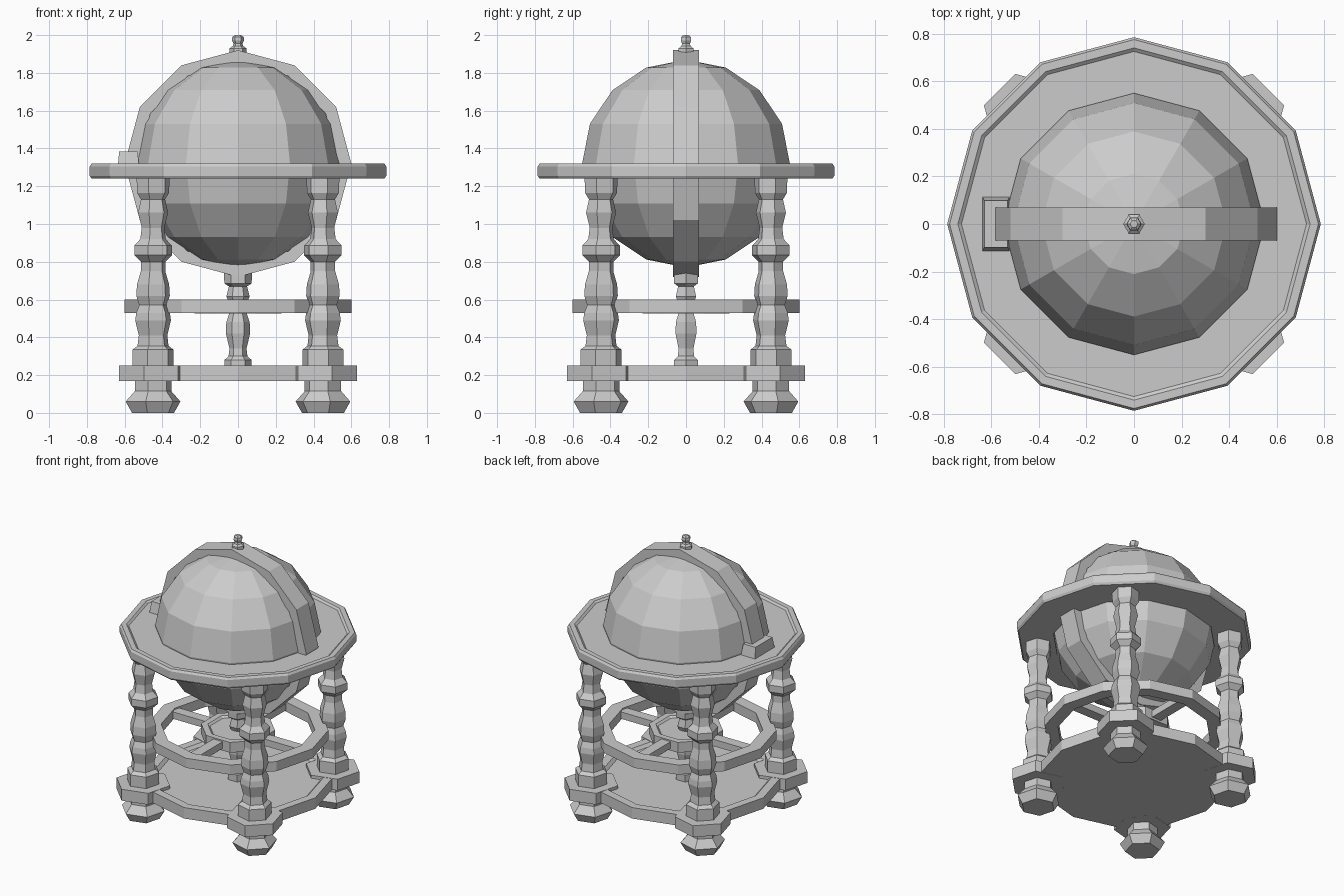
import bpy, bmesh, math
from mathutils import Matrix

if "Cube" in bpy.data.objects:
    bpy.data.objects.remove(bpy.data.objects["Cube"])

grey = bpy.data.materials.new("plain_grey")
grey.diffuse_color = (0.6, 0.6, 0.6, 1)
grey.use_nodes = True
grey.node_tree.nodes["Principled BSDF"].inputs["Base Color"].default_value = grey.diffuse_color


def finish(bm, name, loc=(0, 0, 0)):
    bmesh.ops.recalc_face_normals(bm, faces=bm.faces[:])
    me = bpy.data.meshes.new(name)
    bm.to_mesh(me)
    bm.free()
    me.materials.append(grey)
    ob = bpy.data.objects.new(name, me)
    ob.location = loc
    bpy.context.collection.objects.link(ob)
    return ob


def lathe(name, profile, sides, loc=(0, 0, 0), turn=0.0, ring=False, matrix=None):
    """Spin (radius, height) points; ring closes the section, otherwise ends are capped."""
    bm = bmesh.new()
    loops = []
    for r, z in profile:
        loops.append([bm.verts.new((r * math.cos(turn + math.tau * i / sides),
                                    r * math.sin(turn + math.tau * i / sides), z))
                      for i in range(sides)])
    pairs = list(zip(loops, loops[1:]))
    if ring:
        pairs.append((loops[-1], loops[0]))
    else:
        bm.faces.new(loops[0])
        bm.faces.new(loops[-1])
    for a, b in pairs:
        for i in range(sides):
            j = (i + 1) % sides
            bm.faces.new((a[i], a[j], b[j], b[i]))
    if matrix:
        bm.transform(matrix)
    return finish(bm, name, loc)


def box(name, size, loc, angle=0.0, taper=1.0):
    bm = bmesh.new()
    bmesh.ops.create_cube(bm, size=1)
    for v in bm.verts:
        k = taper if v.co.z > 0 else 1
        v.co = (v.co.x * size[0] * k, v.co.y * size[1] * k, v.co.z * size[2])
    bm.transform(Matrix.Rotation(angle, 4, 'Z'))
    return finish(bm, name, loc)


# Globe
bm = bmesh.new()
bmesh.ops.create_uvsphere(bm, u_segments=12, v_segments=8, radius=0.55)
finish(bm, "globe", (0, 0, 1.32))

# Upright meridian band around the globe
lathe("meridian_band", [(0.60, -0.07), (0.60, 0.07), (0.535, 0.07), (0.535, -0.07)], 12,
      (0, 0, 1.32), ring=True, matrix=Matrix.Rotation(math.pi / 2, 4, 'X'))
box("band_clasp", (0.115, 0.23, 0.09), (-0.58, 0, 1.34), taper=0.85)

# Finial on top
lathe("finial", [(0.045, 1.905), (0.045, 1.93), (0.028, 1.942), (0.024, 1.955),
                 (0.032, 1.972), (0.030, 1.99), (0.016, 2.0)], 6)

# Horizon ring with a raised rim
lathe("horizon_ring", [(0.54, 1.24), (0.775, 1.24), (0.785, 1.255), (0.785, 1.305),
                       (0.775, 1.32), (0.74, 1.32), (0.725, 1.308), (0.54, 1.308)],
      12, ring=True)

# Base plate with a shallow recess
lathe("base_plate", [(0.625, 0.17), (0.625, 0.25), (0.565, 0.25), (0.545, 0.23)], 12)

# Turned posts with feet and base blocks at the four corners
post = [(0.115, 0), (0.15, 0.06), (0.10, 0.115), (0.10, 0.17), (0.112, 0.24),
        (0.112, 0.335), (0.085, 0.355), (0.078, 0.41), (0.098, 0.49), (0.092, 0.53),
        (0.075, 0.57), (0.092, 0.62), (0.088, 0.68), (0.067, 0.75), (0.067, 0.80),
        (0.103, 0.835), (0.103, 0.885), (0.07, 0.92), (0.062, 0.98), (0.082, 1.06),
        (0.066, 1.13), (0.088, 1.165), (0.09, 1.245)]
for k in range(4):
    a = math.pi / 4 + k * math.pi / 2
    spot = (0.636 * math.cos(a), 0.636 * math.sin(a), 0)
    lathe(f"post_{k + 1}", post, 6, spot, a + math.pi / 6)
    lathe(f"base_block_{k + 1}", [(0.187, 0.169), (0.187, 0.252)], 6, spot, a + math.pi / 6)

# Middle stretcher ring, hub and spokes
lathe("stretcher_ring", [(0.51, 0.53), (0.60, 0.53), (0.60, 0.60), (0.51, 0.60)], 12, ring=True)
lathe("stretcher_hub", [(0.25, 0.525), (0.25, 0.60), (0.205, 0.60), (0.19, 0.587)], 8,
      turn=math.pi / 8)
for k in range(4):
    a = k * math.pi / 2
    box(f"spoke_{k + 1}", (0.34, 0.075, 0.05),
        (0.37 * math.cos(a), 0.37 * math.sin(a), 0.565), a)

# Central column carrying the globe
lathe("centre_column", [(0.072, 0.23), (0.072, 0.28), (0.05, 0.30), (0.045, 0.34),
                        (0.064, 0.42), (0.062, 0.48), (0.045, 0.53), (0.045, 0.58),
                        (0.062, 0.615), (0.048, 0.67), (0.072, 0.685), (0.075, 0.75)], 6)
